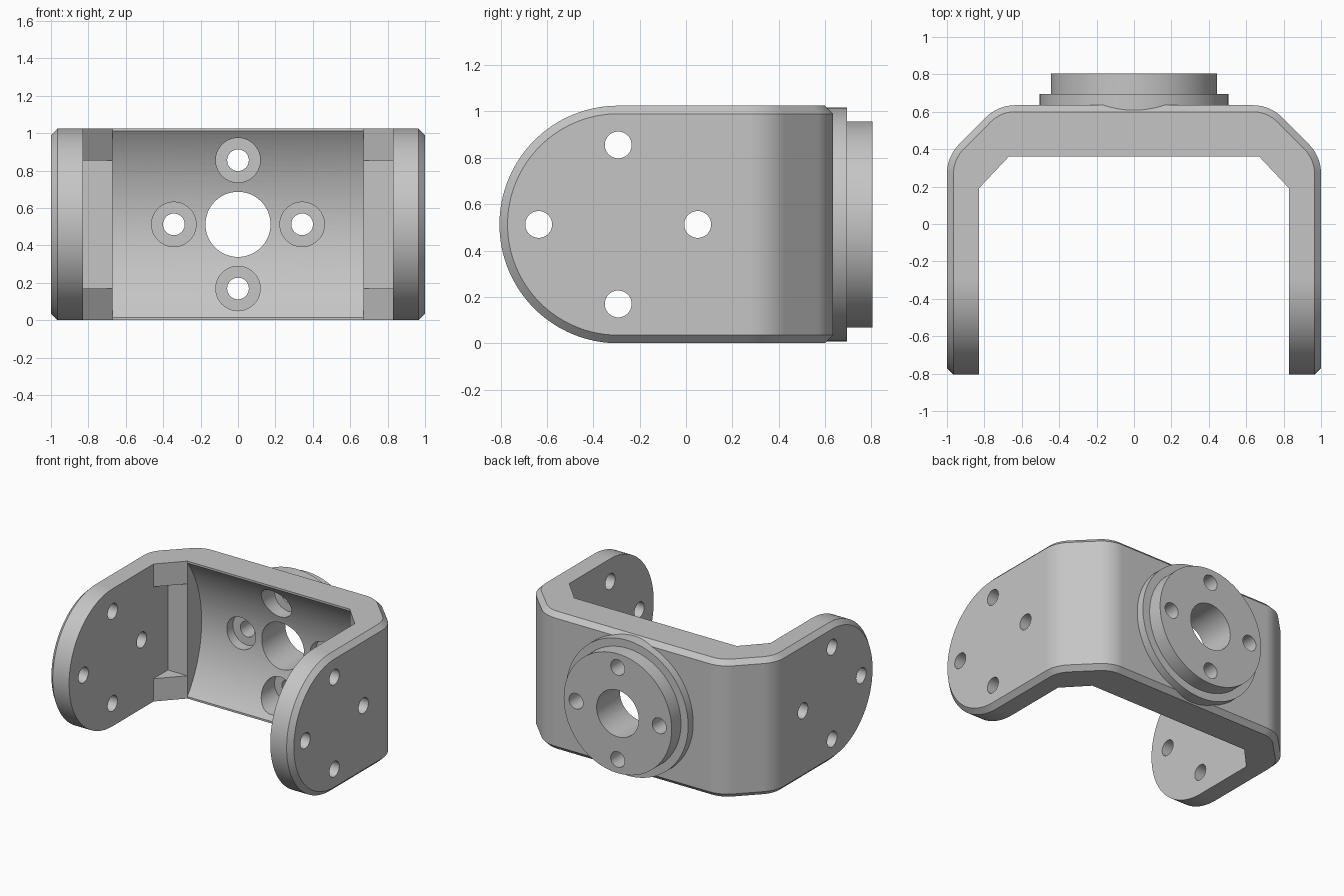
import bpy, bmesh
from math import sin, cos, pi, radians
from mathutils import Matrix

cube = bpy.data.objects.get("Cube")
if cube:
    bpy.data.objects.remove(cube)

HEIGHT = 1.025
MID = HEIGHT / 2       # height of every hole pattern
PIVOT_Y = -0.2925      # centre of the rounded arm tips
CHAMFER = 0.035
ARM_IN, WALL_IN, CORNER = 0.83, 0.36, 0.67
FILLET = 0.22

metal = bpy.data.materials.new("grey metal")
metal.use_nodes = True
grey = (0.56, 0.56, 0.56, 1)
metal.diffuse_color = grey
metal.node_tree.nodes["Principled BSDF"].inputs["Base Color"].default_value = grey


def finish(bm, name):
    bmesh.ops.recalc_face_normals(bm, faces=bm.faces)
    mesh = bpy.data.meshes.new(name)
    bm.to_mesh(mesh)
    bm.free()
    mesh.materials.append(metal)
    ob = bpy.data.objects.new(name, mesh)
    bpy.context.collection.objects.link(ob)
    return ob


def cylinder(name, axis, start, end, radius, centre, segments=64):
    """Cylinder along x or y; centre gives (other horizontal axis, z)."""
    bm = bmesh.new()
    bmesh.ops.create_cone(bm, cap_ends=True, segments=segments, radius1=radius,
                          radius2=radius, depth=end - start)
    half = (start + end) / 2
    if axis == "x":
        turn, spot = Matrix.Rotation(pi / 2, 4, "Y"), (half, centre[0], centre[1])
    else:
        turn, spot = Matrix.Rotation(pi / 2, 4, "X"), (centre[0], half, centre[1])
    bm.transform(Matrix.Translation(spot) @ turn)
    return finish(bm, name)


def combine(target, other, operation):
    mod = target.modifiers.new(operation, "BOOLEAN")
    mod.object, mod.operation, mod.solver = other, operation, "EXACT"
    bpy.context.view_layer.objects.active = target
    bpy.ops.object.modifier_apply(modifier=mod.name)
    bpy.data.objects.remove(other)


# Bracket: sections run from one rounded tip, round the back, to the other tip
def tip_section(angle):
    def point(x, radius, side):
        return (x, PIVOT_Y - radius * cos(angle), MID + side * radius * sin(angle))
    lower = [point(ARM_IN, MID, -1), point(1 - CHAMFER, MID, -1), point(1, MID - CHAMFER, -1)]
    upper = [point(1, MID - CHAMFER, 1), point(1 - CHAMFER, MID, 1), point(ARM_IN, MID, 1)]
    return lower + upper


def bend_section(centre, angle, inner):
    def point(radius, z):
        return (centre[0] + radius * cos(angle), centre[1] + radius * sin(angle), z)
    lower = [(*inner, 0), point(FILLET - CHAMFER, 0), point(FILLET, CHAMFER)]
    return lower + [(x, y, HEIGHT - z) for x, y, z in reversed(lower)]


sections = [tip_section(radians(90 * i / 32)) for i in range(33)]
sections += [bend_section((1 - FILLET, 0.27), radians(45 * i / 8), (ARM_IN, 0.19))
             for i in range(9)]
sections += [bend_section((0.636, 0.415), radians(45 + 45 * i / 8), (CORNER, WALL_IN))
             for i in range(9)]
sections += [[(-x, y, z) for x, y, z in s] for s in reversed(sections)]

bm = bmesh.new()
rings = [[bm.verts.new(p) for p in s] for s in sections]
for a, b in zip(rings, rings[1:]):
    for i in range(6):
        j = (i + 1) % 6
        bm.faces.new((a[i], a[j], b[j], b[i]))
bmesh.ops.remove_doubles(bm, verts=bm.verts, dist=0.0001)
bmesh.ops.dissolve_degenerate(bm, edges=bm.edges, dist=0.0001)
bracket = finish(bm, "bracket")

# Round flange and boss on the back
combine(bracket, cylinder("flange", "y", 0.56, 0.695, 0.504, (0, MID), 128), "UNION")
combine(bracket, cylinder("boss", "y", 0.66, 0.805, 0.445, (0, MID), 128), "UNION")

# Hollow sweep in the back wall, curved about the arm pivot
combine(bracket, cylinder("hollow", "x", -CORNER, CORNER, 0.821, (PIVOT_Y, MID), 160),
        "DIFFERENCE")

# Recess that leaves corner gussets only at the top and bottom
bm = bmesh.new()
half = [(ARM_IN, WALL_IN), (ARM_IN, 0.191), (0.7, 0.1)]
outline = half + [(-x, y) for x, y in reversed(half)]
base = bm.faces.new([bm.verts.new((x, y, 0.17)) for x, y in outline])
grown = bmesh.ops.extrude_face_region(bm, geom=[base])["geom"]
bmesh.ops.translate(bm, vec=(0, 0, HEIGHT - 0.34),
                    verts=[v for v in grown if isinstance(v, bmesh.types.BMVert)])
combine(bracket, finish(bm, "recess"), "DIFFERENCE")

# Hole patterns: a large bore with four small holes round it
BOLT_CIRCLE = 0.343
for axis, start, end, across in (("x", -1.2, 1.2, PIVOT_Y), ("y", 0.2, 1, 0)):
    combine(bracket, cylinder("bore", axis, start, end, 0.174, (across, MID)), "DIFFERENCE")
    for k in range(4):
        spot = (across + BOLT_CIRCLE * cos(k * pi / 2), MID + BOLT_CIRCLE * sin(k * pi / 2))
        if axis == "y":
            combine(bracket, cylinder("counterbore", axis, 0.2, 0.6, 0.119, spot), "DIFFERENCE")
        combine(bracket, cylinder("bolt_hole", axis, start, end, 0.058, spot, 32), "DIFFERENCE")

# Smooth round surfaces, crisp edges
bpy.ops.object.select_all(action="DESELECT")
bracket.select_set(True)
bpy.context.view_layer.objects.active = bracket
bpy.ops.object.shade_smooth_by_angle(angle=radians(25))
weighted = bracket.modifiers.new("flat_faces", "WEIGHTED_NORMAL")
weighted.keep_sharp = True
